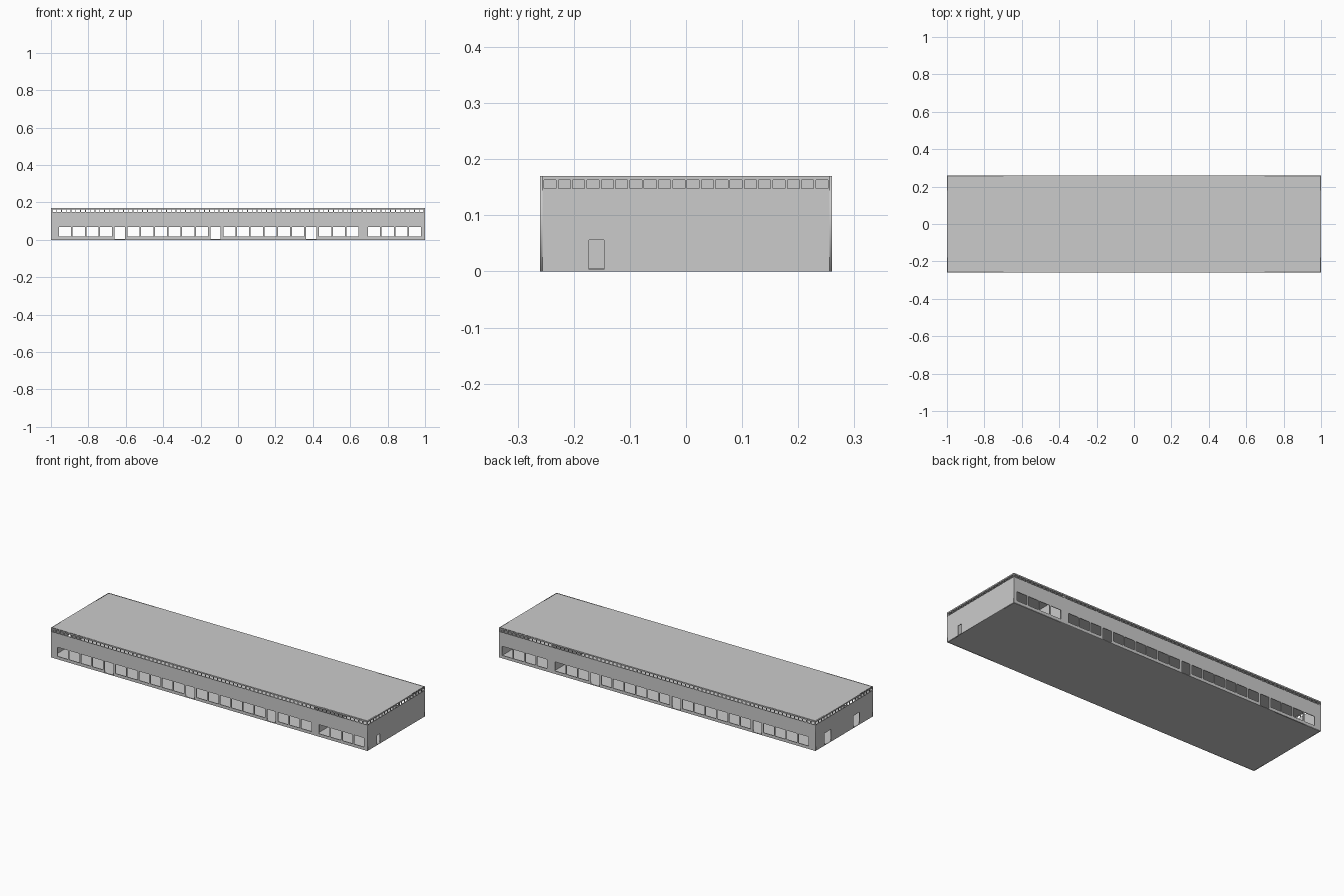
import bpy
from math import radians

if "Cube" in bpy.data.objects:
    bpy.data.objects.remove(bpy.data.objects["Cube"])

L, W, H, T = 2.0, 0.52, 0.17, 0.004   # length, width, height, wall thickness


def box(name, loc, size):
    bpy.ops.mesh.primitive_cube_add(size=1, location=loc)
    ob = bpy.context.object
    ob.name = name
    ob.scale = size
    bpy.ops.object.transform_apply(location=False, rotation=False, scale=True)
    return ob


def wall(name, half, openings, loc, turn):
    """Flat panel with rectangular holes, stood upright. Rects are (u0, u1, z0, z1)."""
    cu = bpy.data.curves.new(name, 'CURVE')
    cu.dimensions = '2D'
    cu.fill_mode = 'BOTH'
    cu.extrude = T / 2
    for u0, u1, z0, z1 in [(-half, half, 0, H)] + openings:
        sp = cu.splines.new('POLY')
        sp.points.add(3)
        for p, (u, z) in zip(sp.points, [(u0, z0), (u1, z0), (u1, z1), (u0, z1)]):
            p.co = (u, z, 0, 1)
        sp.use_cyclic_u = True
    ob = bpy.data.objects.new(name, cu)
    bpy.context.collection.objects.link(ob)
    ob.location = loc
    ob.rotation_euler = (radians(90), 0, radians(turn))
    bpy.ops.object.select_all(action='DESELECT')
    ob.select_set(True)
    bpy.context.view_layer.objects.active = ob
    bpy.ops.object.convert(target='MESH')


def clerestory(n, pitch=0.0255, w=0.0215):
    return [((i - (n - 1) / 2) * pitch - w / 2, (i - (n - 1) / 2) * pitch + w / 2,
             0.148, 0.163) for i in range(n)]


# long sides: main run of windows with three doors, gap, then four windows
windows = []
for start, count, doors in ((-0.957, 22, (4, 11, 18)), (0.695, 4, ())):
    for i in range(count):
        u = start + i * 0.0732
        is_door = i in doors
        windows.append((u + (0.004 if is_door else 0), u + (0.059 if is_door else 0.065),
                        0.004 if is_door else 0.017, 0.069))
long_holes = windows + clerestory(78)
wall("front_wall", L / 2, long_holes, (0, -W / 2 + T / 2, 0), 0)
wall("back_wall", L / 2, long_holes, (0, W / 2 - T / 2, 0), 0)

# short ends: clerestory and doors
end = W / 2 - T
wall("right_wall", end, clerestory(20) + [(-0.173, -0.146, 0.003, 0.056)],
     (L / 2 - T / 2, 0, 0), 90)
wall("left_wall", end, clerestory(20) + [(0.12, 0.18, 0.003, 0.07), (-0.137, -0.082, 0.003, 0.07)],
     (-L / 2 + T / 2, 0, 0), 90)

# inner partition, floor and roof
box("partition_wall", (0.667, 0, H / 2), (T, W - 2 * T, H - 2 * T))
box("floor_slab", (0, 0, 0.0015), (L, W, 0.003))
box("roof_slab", (0, 0, H - 0.002), (L, W, 0.004))
